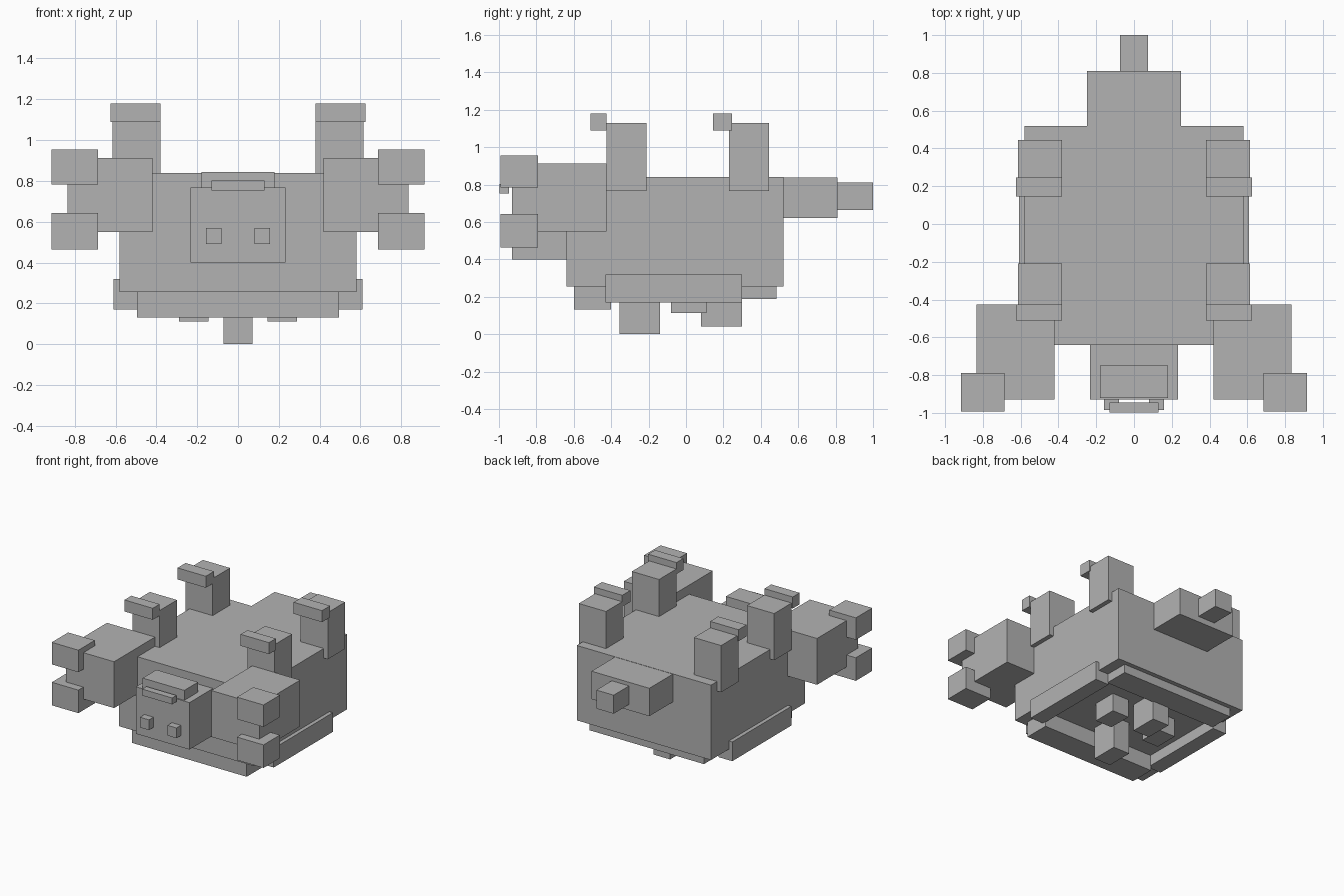
import bpy
import bmesh
from mathutils import Vector

old = bpy.data.objects.get("Cube")
if old:
    bpy.data.objects.remove(old, do_unlink=True)

# One flat grey for every part
grey = bpy.data.materials.new("plain grey")
grey.use_nodes = True
colour = (0.45, 0.45, 0.45, 1)
grey.diffuse_color = colour
grey.node_tree.nodes["Principled BSDF"].inputs["Base Color"].default_value = colour


def box(name, x, y, z):
    """Axis-aligned block given its (low, high) range on each axis."""
    low, high = (Vector(c) for c in zip(x, y, z))
    bm = bmesh.new()
    bmesh.ops.create_cube(bm, size=1)
    bmesh.ops.scale(bm, vec=high - low, verts=bm.verts)
    mesh = bpy.data.meshes.new(name)
    bm.to_mesh(mesh)
    bm.free()
    mesh.materials.append(grey)
    obj = bpy.data.objects.new(name, mesh)
    obj.location = (low + high) / 2
    bpy.context.collection.objects.link(obj)


def centred(name, half, y, z):
    box(name, (-half, half), y, z)


def pair(name, x, y, z):
    """The same block on the model's left (+x) and right (-x)."""
    box("left_" + name, x, y, z)
    box("right_" + name, (-x[1], -x[0]), y, z)


# Body and tail
centred("body", 0.58, (-0.64, 0.52), (0.255, 0.84))
centred("tail_base", 0.25, (0.52, 0.81), (0.62, 0.838))
centred("tail_tip", 0.075, (0.81, 1.0), (0.665, 0.81))

# Head with brow, visor bar and eyes
centred("head", 0.232, (-0.93, -0.64), (0.40, 0.767))
centred("brow", 0.18, (-0.92, -0.75), (0.767, 0.845))
centred("visor_bar", 0.13, (-0.998, -0.945), (0.752, 0.802))
pair("eye", (0.08, 0.158), (-0.985, -0.93), (0.49, 0.57))

# Arms with upper and lower claws
pair("arm", (0.42, 0.835), (-0.93, -0.425), (0.55, 0.912))
for label, z in (("upper", (0.783, 0.955)), ("lower", (0.463, 0.643))):
    pair(label + "_claw", (0.685, 0.915), (-0.992, -0.79), z)

# Posts on the back, each with an overhanging hook
for label, y in (("front", -0.425), ("rear", 0.23)):
    pair(label + "_post", (0.38, 0.615), (y, y + 0.215), (0.765, 1.13))
    pair(label + "_hook", (0.38, 0.625), (y - 0.085, y + 0.015 * (y > 0)), (1.09, 1.18))

# Skirt around the underside
centred("front_skirt", 0.495, (-0.60, -0.40), (0.132, 0.255))
centred("rear_skirt", 0.495, (0.29, 0.485), (0.187, 0.255))
pair("side_skirt", (0.49, 0.61), (-0.43, 0.30), (0.17, 0.32))

# Feet arranged in a cross
centred("front_foot", 0.072, (-0.355, -0.14), (0, 0.255))
centred("rear_foot", 0.072, (0.08, 0.30), (0.04, 0.255))
pair("side_foot", (0.145, 0.29), (-0.08, 0.11), (0.112, 0.255))
